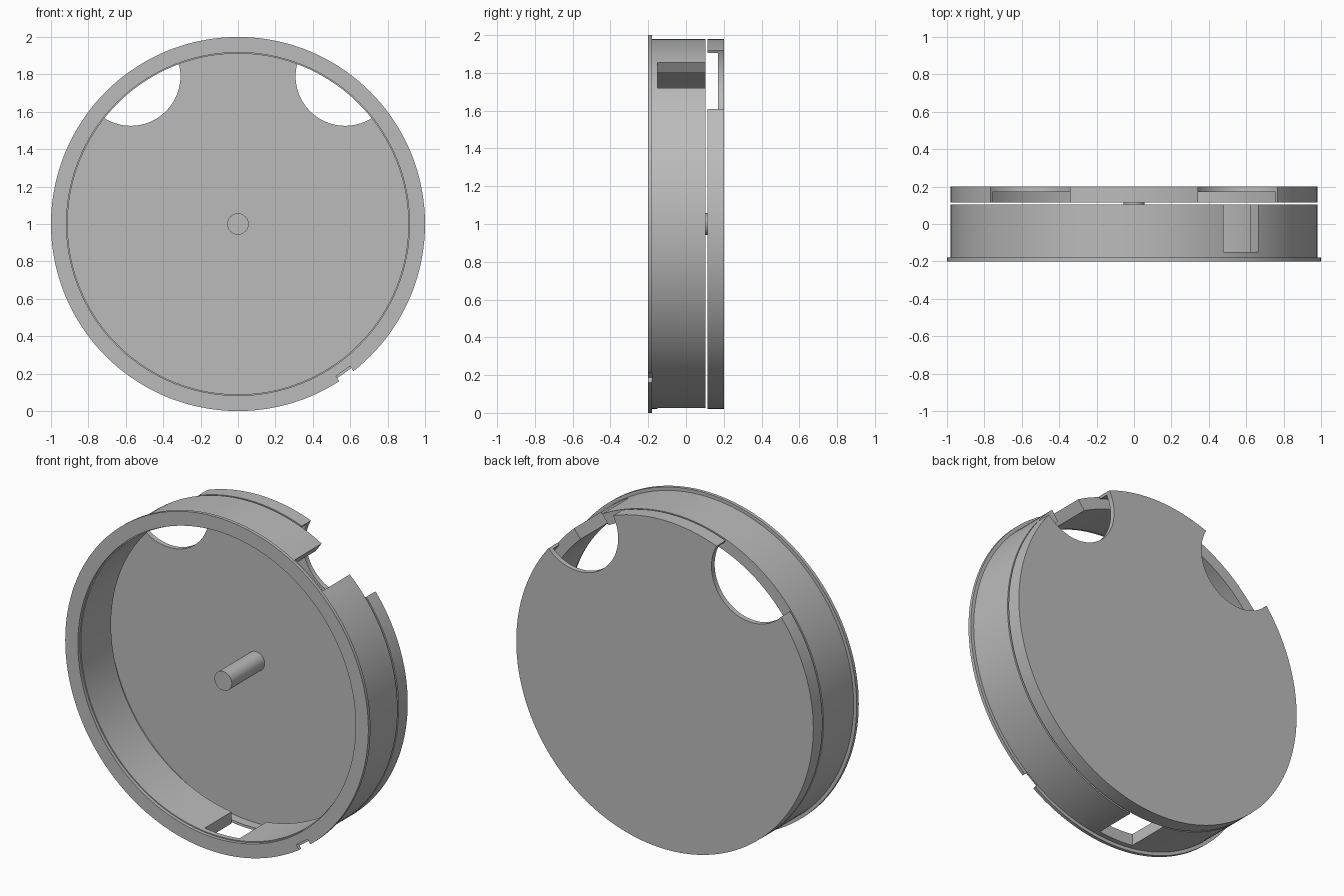
import bpy
import bmesh
from math import pi, cos, sin, radians
from mathutils import Matrix, Vector

cube = bpy.data.objects.get("Cube")
if cube:
    bpy.data.objects.remove(cube, do_unlink=True)

SEGMENTS = 144
OUTER = 0.98          # outer radius of housing and tray
CENTRE = Vector((0, 0, 1))

grey = bpy.data.materials.new("plain_grey")
grey.use_nodes = True
grey.diffuse_color = (0.5, 0.5, 0.5, 1)
grey.node_tree.nodes["Principled BSDF"].inputs["Base Color"].default_value = (0.5, 0.5, 0.5, 1)


def add_object(name, bm):
    bmesh.ops.recalc_face_normals(bm, faces=bm.faces)
    mesh = bpy.data.meshes.new(name)
    bm.to_mesh(mesh)
    bm.free()
    mesh.materials.append(grey)
    obj = bpy.data.objects.new(name, mesh)
    bpy.context.collection.objects.link(obj)
    return obj


def lathe(name, profile):
    """Turn a closed (radius, y) profile about the central y axis."""
    bm = bmesh.new()
    rings = []
    for i in range(SEGMENTS):
        a = 2 * pi * i / SEGMENTS
        rings.append([bm.verts.new((r * cos(a), y, 1 + r * sin(a))) for r, y in profile])
    for i, ring in enumerate(rings):
        after = rings[(i + 1) % SEGMENTS]
        for j in range(len(profile)):
            k = (j + 1) % len(profile)
            bm.faces.new((ring[j], ring[k], after[k], after[j]))
    bmesh.ops.remove_doubles(bm, verts=bm.verts, dist=1e-5)
    bmesh.ops.dissolve_degenerate(bm, edges=bm.edges, dist=1e-6)
    return add_object(name, bm)


def cylinder(name, x, z, radius, y0, y1):
    bm = bmesh.new()
    place = Matrix.Translation((x, (y0 + y1) / 2, z)) @ Matrix.Rotation(pi / 2, 4, 'X')
    bmesh.ops.create_cone(bm, cap_ends=True, segments=96, radius1=radius,
                          radius2=radius, depth=y1 - y0, matrix=place)
    return add_object(name, bm)


def radial_box(name, angle, r0, r1, width, y0, y1):
    """Box pointing outwards from the axis at an angle measured from +x."""
    bm = bmesh.new()
    place = (Matrix.Translation(CENTRE) @ Matrix.Rotation(-radians(angle), 4, 'Y')
             @ Matrix.Translation(((r0 + r1) / 2, (y0 + y1) / 2, 0))
             @ Matrix.Diagonal((r1 - r0, y1 - y0, width, 1)))
    bmesh.ops.create_cube(bm, size=1, matrix=place)
    return add_object(name, bm)


def cut(target, cutter):
    cutter.hide_render = True
    mod = target.modifiers.new("cut", 'BOOLEAN')
    mod.operation = 'DIFFERENCE'
    mod.solver = 'EXACT'
    mod.object = cutter
    bpy.context.view_layer.objects.active = target
    bpy.ops.object.modifier_apply(modifier=mod.name)
    bpy.data.objects.remove(cutter, do_unlink=True)


# Housing ring with a thin front flange and a small inner step
housing = lathe("housing_ring", [
    (0.917, -0.2), (1.0, -0.2), (1.0, -0.18), (OUTER, -0.18),
    (OUTER, 0.104), (0.911, 0.104), (0.911, -0.18), (0.917, -0.18)])

# Two side slots, open towards the back
for angle in (54, -90):
    cut(housing, radial_box("slot_cutter", angle, 0.8, 1.1, 0.229, -0.15, 0.2))

# Locating notch in the flange
cut(housing, radial_box("notch_cutter", -54.5, 0.967, 1.1, 0.092, -0.3, -0.18))

# Shallow back tray: solid floor with a thin forward rim
tray = lathe("back_tray", [
    (0, 0.2), (OUTER, 0.2), (OUTER, 0.114), (0.965, 0.114), (0.965, 0.17), (0, 0.17)])

# Round finger cut-outs at the upper edge
for side in (-1, 1):
    cut(tray, cylinder("finger_cutter", side * 0.573, 1.79, 0.265, 0, 0.4))

# Central pin, standing on the tray floor
pin = cylinder("centre_pin", 0, 1, 0.057, -0.14, 0.172)

# Smooth round walls with crisp edges
bpy.ops.object.select_all(action='DESELECT')
for obj in (housing, tray, pin):
    obj.select_set(True)
bpy.context.view_layer.objects.active = housing
bpy.ops.object.shade_smooth_by_angle(angle=radians(30))
